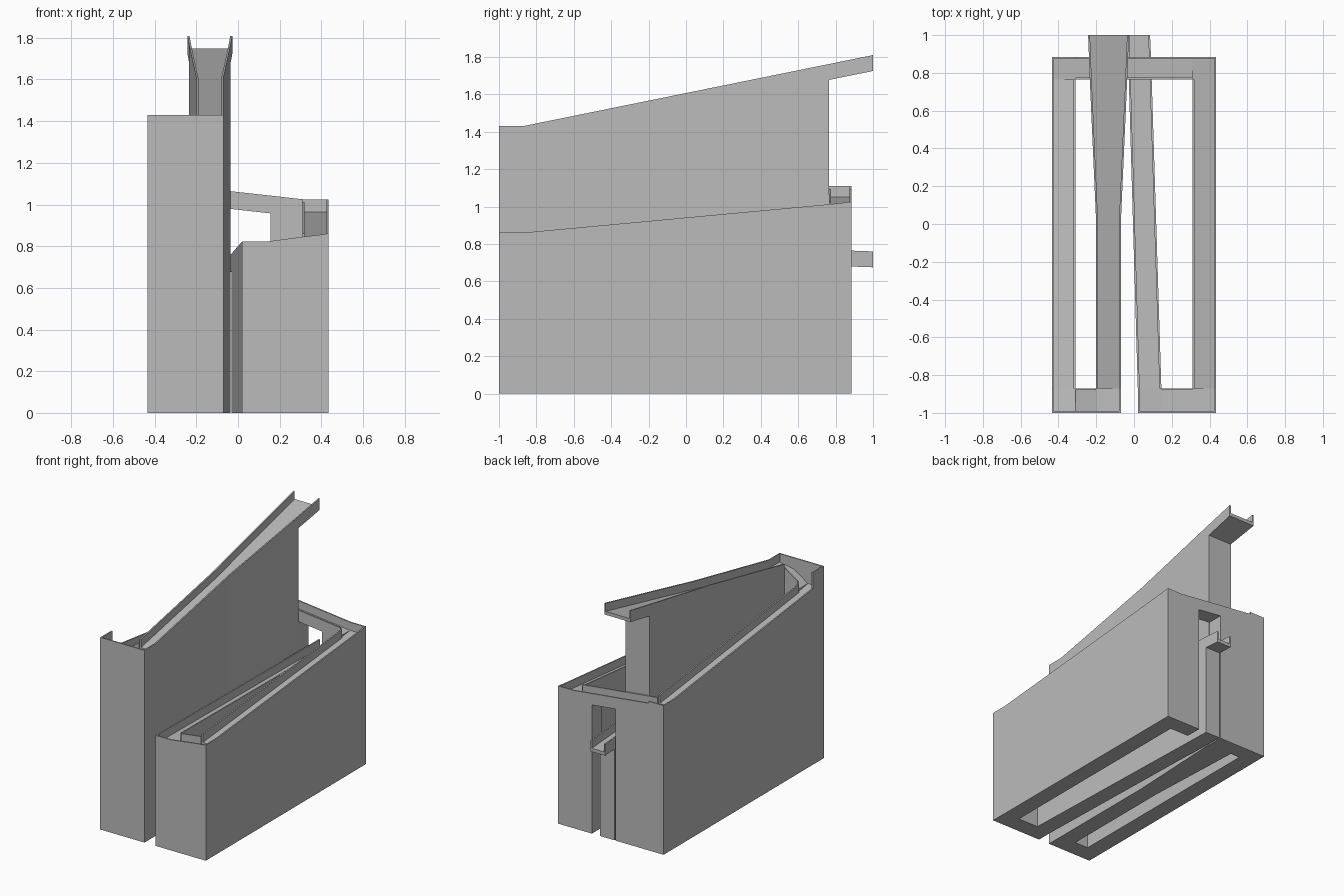
import bpy, bmesh
from mathutils import Vector

cube = bpy.data.objects.get("Cube")
if cube:
    bpy.data.objects.remove(cube, do_unlink=True)

GREY = (0.5, 0.5, 0.5, 1)
mat = bpy.data.materials.new("plain grey")
mat.use_nodes = True
mat.diffuse_color = GREY
mat.node_tree.nodes["Principled BSDF"].inputs["Base Color"].default_value = GREY

T = 0.01     # rim thickness
RIM = 0.06   # rim height above the channel floor
SKIN = 0.025 # floor thickness where the channel hangs free


def prism(bm, quad, low, high):
    """Four-sided prism with its own bottom and top height at each corner."""
    b = [bm.verts.new((p[0], p[1], z)) for p, z in zip(quad, low)]
    t = [bm.verts.new((p[0], p[1], z)) for p, z in zip(quad, high)]
    bm.faces.new(b[::-1])
    bm.faces.new(t)
    for i in range(4):
        j = (i + 1) % 4
        bm.faces.new((b[i], b[j], t[j], t[i]))


def finish(bm, name):
    bmesh.ops.recalc_face_normals(bm, faces=bm.faces)
    mesh = bpy.data.meshes.new(name)
    bm.to_mesh(mesh)
    bm.free()
    mesh.materials.append(mat)
    bpy.context.collection.objects.link(bpy.data.objects.new(name, mesh))


def channel(name, start, end, fa, fb, solid=True, fence=None):
    """Straight run: start and end are (outer, inner) points, fa and fb floor heights.
    fence gives the outer wall a level top."""
    (a0, a1), (b0, b1) = [[Vector(p) for p in pair] for pair in (start, end)]
    bm = bmesh.new()
    low = [0] * 4 if solid else [fa - SKIN, fa - SKIN, fb - SKIN, fb - SKIN]
    prism(bm, (a0, a1, b1, b0), low, (fa, fa, fb, fb))
    for p, q, r, s, top in ((a0, a1, b0, b1, fence), (a1, a0, b1, b0, None)):
        ta, tb = (top, top) if top else (fa + RIM, fb + RIM)
        pi, ri = p + (q - p).normalized() * T, r + (s - r).normalized() * T
        prism(bm, (p, pi, ri, r), (fa, fa, fb, fb), (ta, ta, tb, tb))
    finish(bm, name)


def corner(name, x0, x1, y0, y1, walls, floor, fence=None):
    """Turning block: floor gives heights at x0y0, x1y0, x1y1, x0y1; walls lists fenced edges."""
    quad = [Vector(p) for p in ((x0, y0), (x1, y0), (x1, y1), (x0, y1))]
    mid = (quad[0] + quad[2]) / 2
    bm = bmesh.new()
    prism(bm, quad, [0] * 4, floor)
    for i in walls:
        j = (i + 1) % 4
        p, q = quad[i], quad[j]
        d = (q - p).normalized()
        n = Vector((-d.y, d.x)) * T
        za, zb = floor[i], floor[j]
        ta, tb = (fence, fence) if fence else (za + RIM, zb + RIM)
        prism(bm, (p, q, q + n, p + n), (za, zb, zb, za), (ta, tb, tb, ta))
    finish(bm, name)


FRONT, RIGHT, BACK, LEFT = range(4)
X, XI = 0.435, 0.31          # outer and inner faces of the side runs
Y0, Y0I = -1.0, -0.87        # front run
Y1, Y1I = 0.885, 0.765       # back run


def top_z(y):
    return 1.37 + 0.203 * (y - Y0I)


# Top run: flared entry, tall wall narrowing forwards
stations = [(1.0, -0.243, -0.027), (Y1I, -0.234, -0.036),
            (0.0, -0.2, -0.07), (Y0I, -0.2, -0.07)]
names = ["entry_chute", "upper_wall_flared", "upper_wall_straight"]
for name, a, b in zip(names, stations, stations[1:]):
    channel(name, ((a[1], a[0]), (a[2], a[0])), ((b[1], b[0]), (b[2], b[0])),
            top_z(a[0]), top_z(b[0]), solid=name != "entry_chute")

# First turn across the front, with a level fence
corner("upper_front_corner", -0.2, -0.07, Y0, Y0I, (FRONT, RIGHT),
       (1.345, 1.37, 1.37, 1.345), 1.43)
channel("upper_front_run", ((-0.2, Y0), (-0.2, Y0I)), ((-XI, Y0), (-XI, Y0I)),
        1.345, 1.27, fence=1.43)
corner("right_front_corner", -X, -XI, Y0, Y0I, (FRONT, LEFT),
       (1.27, 1.27, 1.25, 1.25), 1.43)

# Right side run going back
channel("right_side_run", ((-X, Y0I), (-XI, Y0I)), ((-X, Y1I), (-XI, Y1I)), 1.25, 1.05)
corner("right_back_corner", -X, -XI, Y1I, Y1, (BACK, LEFT),
       (1.05, 1.035, 1.035, 1.05), 1.11)


# Back run with a bridge over the exit opening
def back_z(x):
    return 1.0 - 0.112 * x


cuts = [-XI, -0.04, 0.155, XI]
for name, a, b in zip(["back_run_right", "back_bridge", "back_run_left"], cuts, cuts[1:]):
    channel(name, ((a, Y1), (a, Y1I)), ((b, Y1), (b, Y1I)),
            back_z(a), back_z(b), solid=name != "back_bridge")
corner("left_back_corner", XI, X, Y1I, Y1, (RIGHT, BACK), (0.952, 0.952, 0.965, 0.965))

# Left side run coming forwards, then across the front
channel("left_side_run", ((X, Y1I), (XI, Y1I)), ((X, Y0I), (XI, Y0I)), 0.952, 0.8)
corner("left_front_corner", XI, X, Y0, Y0I, (FRONT, RIGHT), (0.785, 0.8, 0.8, 0.785))
channel("lower_front_run", ((XI, Y0), (XI, Y0I)), ((0.145, Y0), (0.145, Y0I)), 0.785, 0.763)
corner("lower_front_corner", 0.02, 0.145, Y0, Y0I, (FRONT, LEFT), [0.763] * 4)

# Slanting lowest run and the exit spout
channel("lower_slanted_run", ((0.02, Y0I), (0.145, Y0I)), ((-0.031, Y1), (0.09, Y1)),
        0.763, 0.704)
channel("exit_spout", ((-0.031, Y1), (0.09, Y1)), ((-0.035, 1.0), (0.085, 1.0)),
        0.704, 0.7, solid=False)
